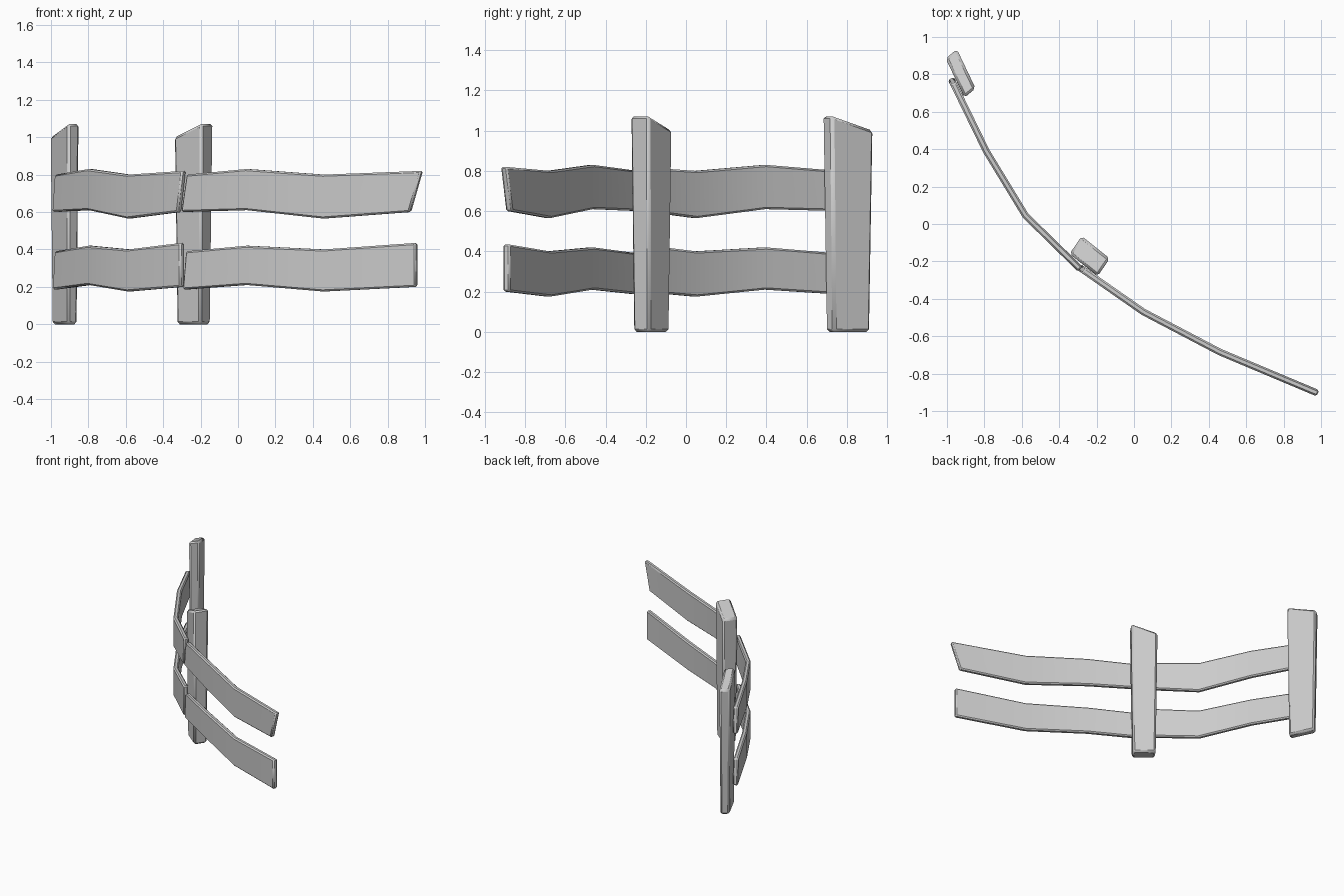
import bpy
from mathutils import Vector

if "Cube" in bpy.data.objects:
    bpy.data.objects.remove(bpy.data.objects["Cube"])


def make(name, verts, faces, bevel):
    me = bpy.data.meshes.new(name)
    me.from_pydata(verts, [], faces)
    ob = bpy.data.objects.new(name, me)
    bpy.context.collection.objects.link(ob)
    mod = ob.modifiers.new("chamfer", 'BEVEL')
    mod.width = bevel
    mod.segments = 1
    mod.limit_method = 'ANGLE'
    mod.angle_limit = 0.7
    bpy.context.view_layer.objects.active = ob
    ob.select_set(True)
    bpy.ops.object.shade_smooth_by_angle(angle=0.5)
    ob.select_set(False)
    return ob


def skin(rings):
    """Faces for a chain of four-sided rings, capped at both ends."""
    faces = [(3, 2, 1, 0)]
    for i in range(rings - 1):
        a = i * 4
        for j in range(4):
            k = (j + 1) % 4
            faces.append((a + j, a + k, a + 4 + k, a + 4 + j))
    e = (rings - 1) * 4
    faces.append((e, e + 1, e + 2, e + 3))
    return faces


def post(name, centre, u, v):
    # tapered post with a sloping top, low at the +u end
    c, u, v = Vector(centre), Vector(u), Vector(v)
    verts = []
    for scale, lo, hi in ((0.87, 0, 0), (1.0, 1.0, 1.075)):
        for a, b in ((-1, -1), (-1, 1), (1, 1), (1, -1)):
            p = c + (u * a + v * b) * 0.5 * scale
            verts.append((p.x, p.y, hi if a < 0 else lo))
    # u x v is clockwise, so reverse the winding
    make(name, verts, [f[::-1] for f in skin(2)], 0.014)


def rail(name, path, tops, bottoms, start_slant, end_slant, thick=0.036):
    # plank bent along a path; slants slide (bottom, top) along the path at the ends
    pts = [Vector(p) for p in path]
    n = len(pts)
    verts = []
    for i, p in enumerate(pts):
        d0 = (pts[max(i, 1)] - pts[max(i, 1) - 1]).normalized()
        k = min(i, n - 2)
        d1 = (pts[k + 1] - pts[k]).normalized()
        t = (d0 + d1).normalized()
        h = Vector((-t.y, t.x)) * thick / 2
        slant = start_slant if i == 0 else end_slant if i == n - 1 else (0, 0)
        b, q = p + t * slant[0], p + t * slant[1]
        for w, z in ((b - h, bottoms[i]), (b + h, bottoms[i]),
                     (q + h, tops[i]), (q - h, tops[i])):
            verts.append((w.x, w.y, z))
    make(name, verts, skin(n), 0.009)


# posts
post("end_post", (-0.927, 0.805), (-0.10, 0.21), (0.06, 0.05))
post("middle_post", (-0.237, -0.172), (-0.15, 0.12), (0.065, 0.095))

# rails: left and right spans, each with an upper and a lower plank
left = [(-0.975, 0.77), (-0.79, 0.39), (-0.58, 0.045), (-0.297, -0.232)]
right = [(-0.28, -0.24), (0.05, -0.47), (0.46, -0.685), (0.955, -0.893)]
upper_top, upper_bottom = (0.80, 0.83, 0.80, 0.82), (0.60, 0.61, 0.565, 0.60)
lower_top, lower_bottom = (0.39, 0.42, 0.40, 0.435), (0.185, 0.21, 0.175, 0.20)

rail("upper_left_rail", left, upper_top, upper_bottom, (-0.01, 0.02), (-0.02, 0.015))
rail("upper_right_rail", right, upper_top, upper_bottom, (-0.02, 0.015), (-0.035, 0.033))
rail("lower_left_rail", left, lower_top, lower_bottom, (-0.005, 0.02), (0, 0))
rail("lower_right_rail", right, lower_top, lower_bottom, (-0.01, 0.01), (0, 0))
